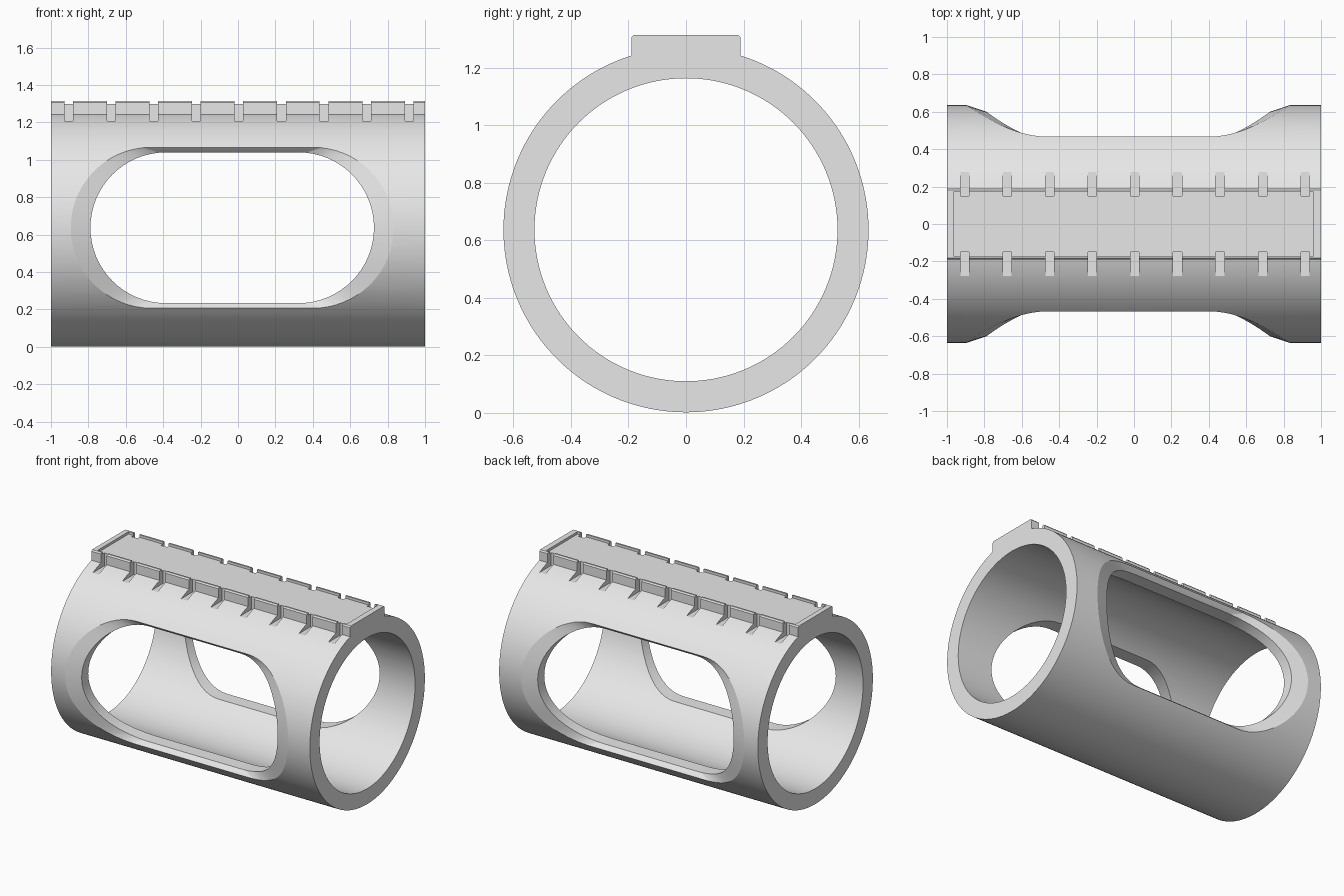
import bpy, bmesh, math

if "Cube" in bpy.data.objects:
    bpy.data.objects.remove(bpy.data.objects["Cube"])

R, R_IN, CZ = 0.635, 0.527, 0.637   # tube outer / inner radius, axis height

grey = bpy.data.materials.new("plain_grey")
grey.diffuse_color = (0.8, 0.8, 0.8, 1)
grey.use_nodes = True
grey.node_tree.nodes["Principled BSDF"].inputs["Base Color"].default_value = grey.diffuse_color


def make(name, bm):
    bmesh.ops.recalc_face_normals(bm, faces=bm.faces[:])
    me = bpy.data.meshes.new(name)
    bm.to_mesh(me)
    bm.free()
    ob = bpy.data.objects.new(name, me)
    bpy.context.collection.objects.link(ob)
    return ob


def loft(name, rings):
    """Closed solid through matching rings of points, capped at both ends."""
    bm = bmesh.new()
    vs = [[bm.verts.new(p) for p in ring] for ring in rings]
    n = len(rings[0])
    for a, b in zip(vs, vs[1:]):
        for i in range(n):
            j = (i + 1) % n
            bm.faces.new((a[i], a[j], b[j], b[i]))
    bm.faces.new(vs[0])
    bm.faces.new(vs[-1])
    return make(name, bm)


def boxes(name, specs):
    bm = bmesh.new()
    for x0, x1, y0, y1, z0, z1 in specs:
        vs = bmesh.ops.create_cube(bm, size=1)["verts"]
        for v in vs:
            v.co = ((x0 + x1) / 2 + v.co.x * (x1 - x0),
                    (y0 + y1) / 2 + v.co.y * (y1 - y0),
                    (z0 + z1) / 2 + v.co.z * (z1 - z0))
    return make(name, bm)


# Tube profile with the flat rail on top, extruded along x
half = 0.19
phi = math.asin(half / R)
N = 140
prof = []
for i in range(N + 1):
    a = phi + (2 * math.pi - 2 * phi) * i / N
    prof.append((R * math.sin(a), CZ + R * math.cos(a)))
prof += [(-half, 1.306), (-half + 0.008, 1.315), (half - 0.008, 1.315), (half, 1.306)]
body = loft("railed_tube", [[(x, y, z) for y, z in prof] for x in (-1, 1)])
body.data.materials.append(grey)

# Bore
bore = loft("bore_cutter", [[(x, R_IN * math.sin(2 * math.pi * i / 128),
                              CZ + R_IN * math.cos(2 * math.pi * i / 128))
                             for i in range(128)] for x in (-1.2, 1.2)])
cutters = [bore]


# Side windows: stadium hole with a chamfer that follows the tube surface
def surf(dz):
    return math.sqrt(R * R - dz * dz)


def window(name, s):
    rings = [[], [], [], []]
    K = 32
    for side in (1, -1):
        for i in range(K + 1):
            a = -math.pi / 2 + math.pi * i / K
            c, d = side * math.cos(a), side * math.sin(a)
            x0, z0 = -0.031 + side * 0.355 + 0.403 * c, 0.403 * d
            x1, z1 = -0.031 + side * 0.433 + 0.430 * c, 0.430 * d
            y0 = surf(z0) - 0.035 - 0.02 * d * d
            y1 = surf(z1)
            e = 1.25
            x2, y2, z2 = x0 + (x1 - x0) * e, y0 + (y1 - y0) * e, z0 + (z1 - z0) * e
            pts = ((x0, 0.1, z0), (x0, y0, z0), (x2, y2, z2), (x2, 1.0, z2))
            for ring, (x, y, z) in zip(rings, pts):
                ring.append((x, s * y, CZ + z))
    return loft(name, rings)


cutters += [window("front_window_cutter", -1), window("back_window_cutter", 1)]

# Shallow tray in the rail top, leaving a rim
cutters.append(boxes("tray_cutter", [(-0.965, 0.96, -0.17, 0.17, 1.298, 1.5)]))

# Nine slots along each edge of the rail
slots = []
for i in range(9):
    x = -0.905 + 0.2275 * i
    for y0, y1 in ((0.15, 0.32), (-0.32, -0.15)):
        slots.append((x - 0.023, x + 0.023, y0, y1, 1.208, 1.5))
cutters.append(boxes("slot_cutter", slots))

# Cut everything and remove the helpers
bpy.context.view_layer.objects.active = body
body.select_set(True)
for c in cutters:
    c.hide_render = True
    m = body.modifiers.new(c.name, 'BOOLEAN')
    m.operation = 'DIFFERENCE'
    m.solver = 'EXACT'
    m.object = c
    bpy.ops.object.modifier_apply(modifier=m.name)
for c in cutters:
    bpy.data.objects.remove(c)

body.data.materials.clear()
body.data.materials.append(grey)
for p in body.data.polygons:
    p.material_index = 0
bpy.ops.object.shade_smooth_by_angle(angle=math.radians(14))
